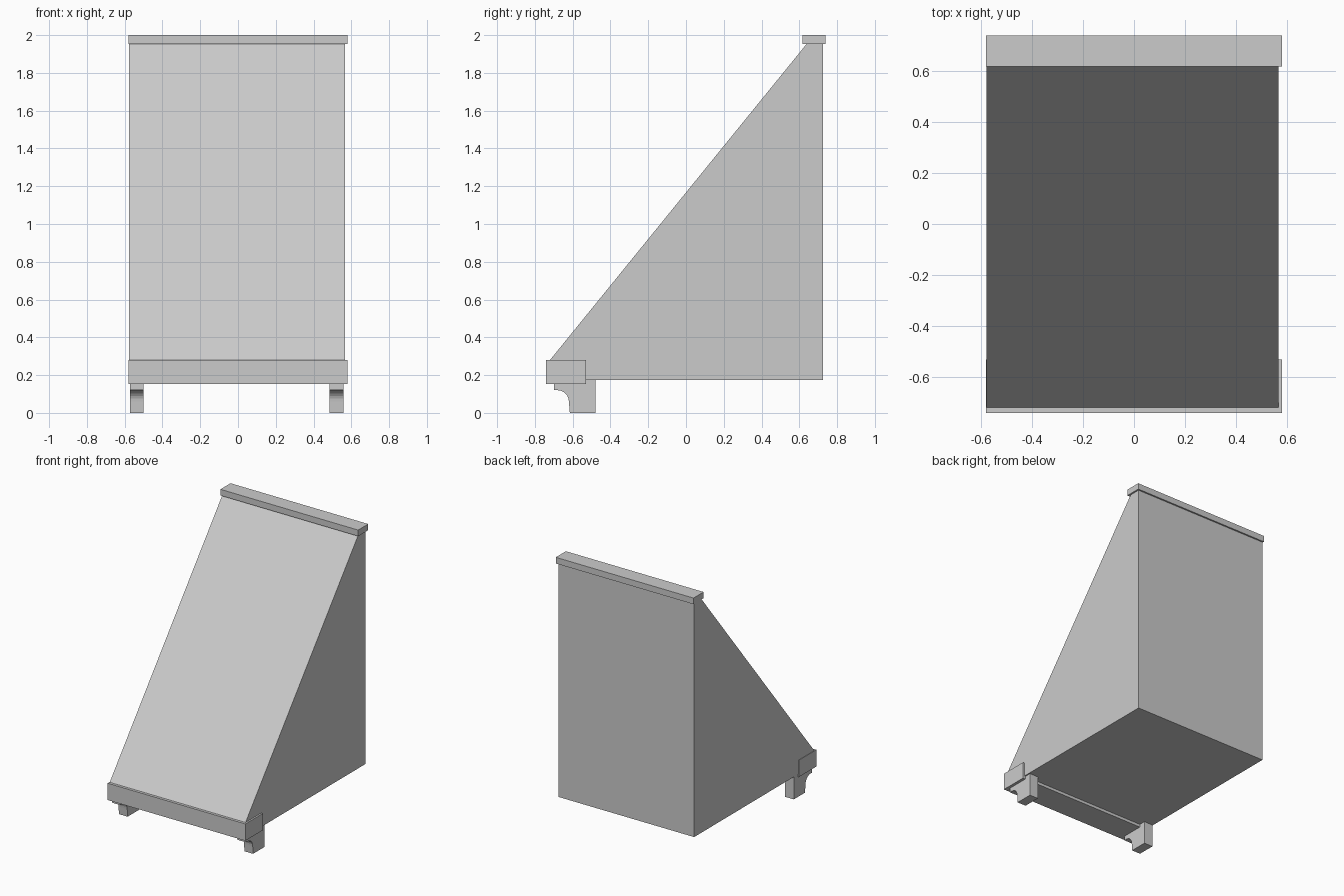
import bpy, bmesh, math

if "Cube" in bpy.data.objects:
    bpy.data.objects.remove(bpy.data.objects["Cube"])


def extrude_profile(name, profile, x0, x1):
    """Closed solid from a (y, z) profile swept along x."""
    bm = bmesh.new()
    face = bm.faces.new([bm.verts.new((x0, y, z)) for y, z in profile])
    res = bmesh.ops.extrude_face_region(bm, geom=[face])
    verts = [g for g in res["geom"] if isinstance(g, bmesh.types.BMVert)]
    bmesh.ops.translate(bm, verts=verts, vec=(x1 - x0, 0, 0))
    bmesh.ops.recalc_face_normals(bm, faces=bm.faces)
    mesh = bpy.data.meshes.new(name)
    bm.to_mesh(mesh)
    bm.free()
    obj = bpy.data.objects.new(name, mesh)
    bpy.context.collection.objects.link(obj)
    return obj


def rect(y0, y1, z0, z1):
    return [(y0, z0), (y1, z0), (y1, z1), (y0, z1)]


# Sloped wedge body
extrude_profile("sloped_body",
                [(-0.72, 0.175), (0.726, 0.175), (0.726, 1.955),
                 (0.64, 1.955), (-0.72, 0.28)], -0.577, 0.567)

# Front rail and top cap
extrude_profile("front_rail", rect(-0.74, -0.53, 0.153, 0.281), -0.58, 0.58)
extrude_profile("top_cap", rect(0.617, 0.738, 1.953, 2.0), -0.58, 0.58)

# Bracket feet with a concave curve under the front lip
curve = [(-0.68 + 0.06 * math.cos(a), 0.06 + 0.06 * math.sin(a))
         for a in (math.radians(d) for d in range(0, 91, 15))]
foot = ([(-0.48, 0.176), (-0.48, 0.0), (-0.615, 0.0)] + curve
        + [(-0.70, 0.12), (-0.70, 0.176)])
for name, x0 in (("left_foot", -0.572), ("right_foot", 0.485)):
    extrude_profile(name, foot, x0, x0 + 0.073)
